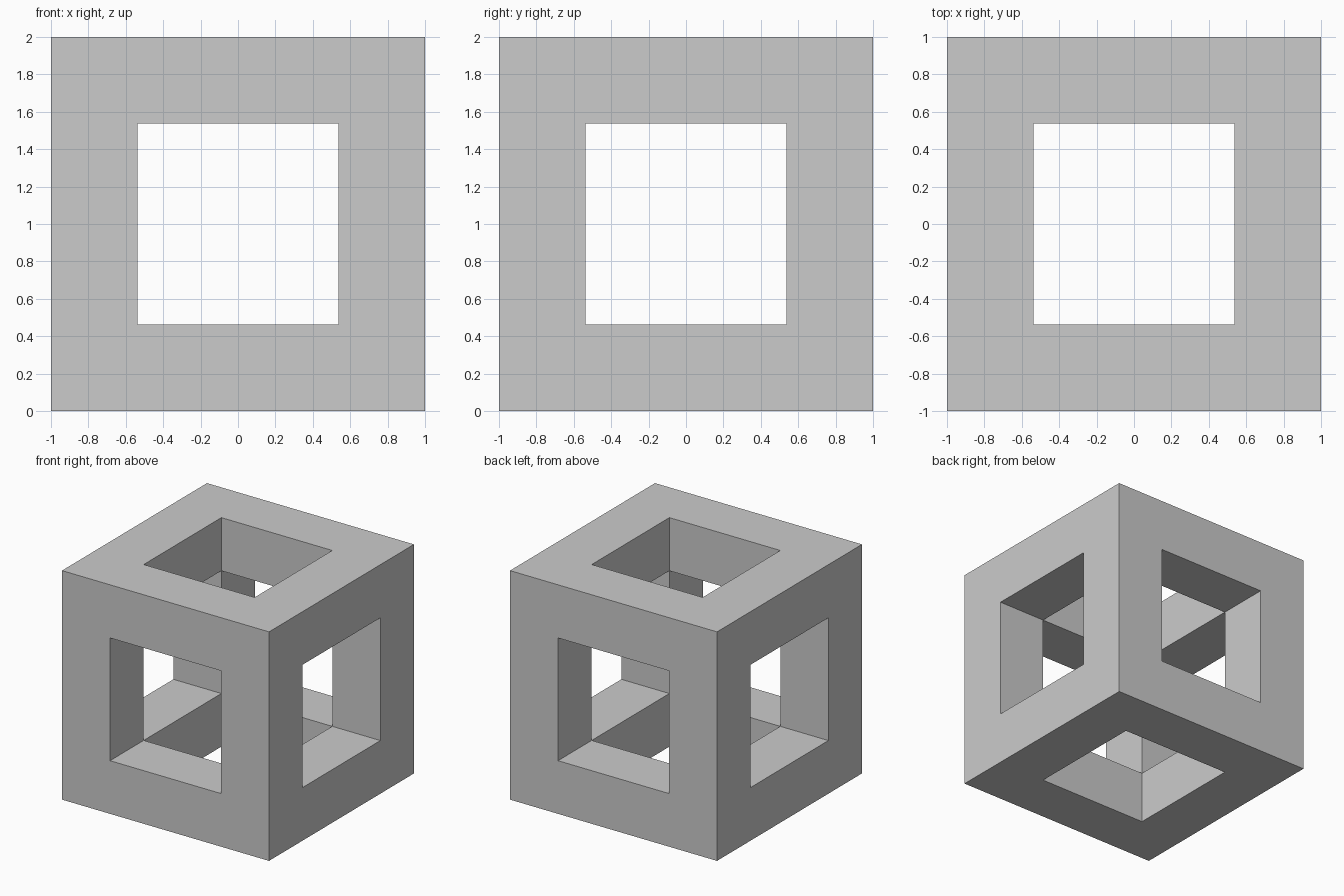
import bpy, bmesh
from itertools import product
from mathutils import Vector

if "Cube" in bpy.data.objects:
    bpy.data.objects.remove(bpy.data.objects["Cube"])

HOLE = 0.536                       # half width of the square openings
CUTS = [-1.0, -HOLE, HOLE, 1.0]    # grid planes along every axis


def solid(cell):
    """A cell is part of the frame when it lies on at least two outer layers."""
    return all(0 <= c <= 2 for c in cell) and sum(c != 1 for c in cell) >= 2


bm = bmesh.new()

# Frame skin: one quad wherever a solid cell meets an empty one
for cell in product(range(3), repeat=3):
    if not solid(cell):
        continue
    for axis, side in product(range(3), (0, 1)):
        neighbour = list(cell)
        neighbour[axis] += 1 if side else -1
        if solid(neighbour):
            continue
        u, v = (axis + 1) % 3, (axis + 2) % 3
        loop = [(0, 0), (1, 0), (1, 1), (0, 1)]
        if not side:
            loop.reverse()
        verts = []
        for a, b in loop:
            p = Vector()
            p[axis] = CUTS[cell[axis] + side]
            p[u] = CUTS[cell[u] + a]
            p[v] = CUTS[cell[v] + b]
            verts.append(bm.verts.new(p + Vector((0, 0, 1))))
        bm.faces.new(verts)

bmesh.ops.remove_doubles(bm, verts=bm.verts, dist=1e-4)

mesh = bpy.data.meshes.new("cube_frame")
bm.to_mesh(mesh)
bm.free()
bpy.context.collection.objects.link(bpy.data.objects.new("cube_frame", mesh))
